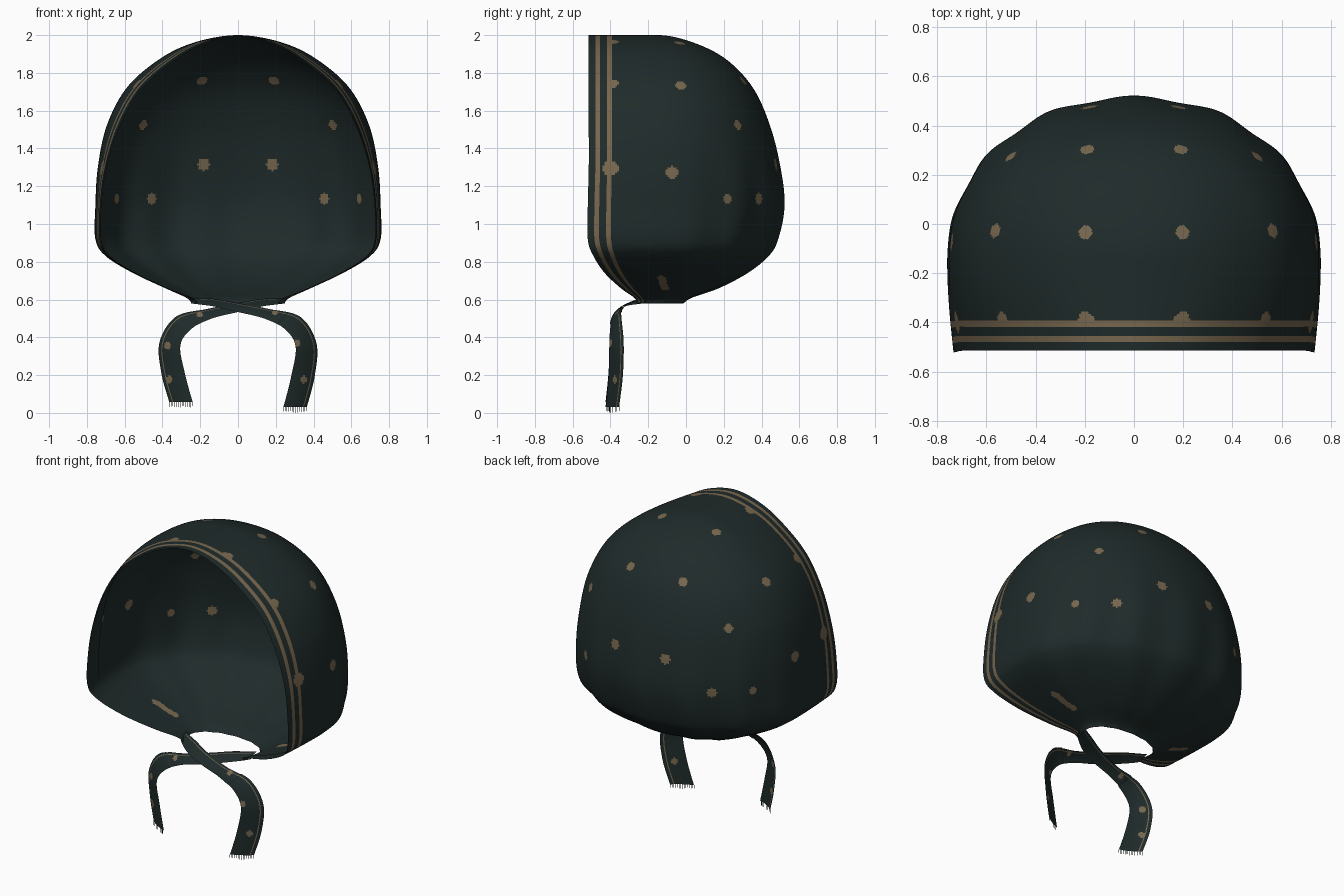
import bpy, bmesh, math, random
from mathutils import Vector, kdtree

if "Cube" in bpy.data.objects:
    bpy.data.objects.remove(bpy.data.objects["Cube"])

random.seed(4)


def material(name, rgb):
    m = bpy.data.materials.new(name)
    m.diffuse_color = (*rgb, 1)
    m.use_nodes = True
    m.node_tree.nodes["Principled BSDF"].inputs["Base Color"].default_value = m.diffuse_color
    return m


CLOTH = material("dark green cloth", (0.0135, 0.0235, 0.0230))
TAN = material("tan print", (0.185, 0.135, 0.076))


def spline(points, steps):
    """Catmull-Rom through tuples; first and last are phantom ends."""
    out = []
    for a, b, c, d in zip(points, points[1:], points[2:], points[3:]):
        for s in range(steps):
            t = s / steps
            out.append([0.5 * (2 * q + (r - p) * t + (2 * p - 5 * q + 4 * r - w) * t * t
                               + (3 * q - p - 3 * r + w) * t ** 3)
                        for p, q, r, w in zip(a, b, c, d)])
    out.append(list(points[-2]))
    return out


def sheet(name, rows, tan_column, dots):
    """Cloth grid; tan on chosen columns and around each dot centre (x, y, z, radius)."""
    bm = bmesh.new()
    grid = [[bm.verts.new(p) for p in row] for row in rows]
    for r0, r1 in zip(grid, grid[1:]):
        for i in range(len(r0) - 1):
            f = bm.faces.new((r0[i], r0[i + 1], r1[i + 1], r1[i]))
            f.material_index = int(tan_column(i))
            f.smooth = True
    faces = list(bm.faces)
    tree = kdtree.KDTree(len(faces))
    for i, f in enumerate(faces):
        tree.insert(f.calc_center_median(), i)
    tree.balance()
    for x, y, z, radius in dots:
        centre = tree.find((x, y, z))[0]
        for _, i, _ in tree.find_range(centre, radius):
            faces[i].material_index = 1
    bmesh.ops.remove_doubles(bm, verts=bm.verts, dist=1e-5)
    mesh = bpy.data.meshes.new(name)
    bm.to_mesh(mesh)
    bm.free()
    mesh.materials.append(CLOTH)
    mesh.materials.append(TAN)
    ob = bpy.data.objects.new(name, mesh)
    bpy.context.collection.objects.link(ob)
    return ob


# --- Hood: level sections (height, half width, front half width, front y, back y)
PROFILE = [
    (0.55, 0.23, 0.18, -0.25, -0.05),
    (0.58, 0.245, 0.215, -0.26, -0.015),
    (0.61, 0.275, 0.25, -0.275, 0.03),
    (0.66, 0.385, 0.375, -0.345, 0.17),
    (0.74, 0.555, 0.545, -0.43, 0.32),
    (0.83, 0.70, 0.685, -0.49, 0.43),
    (0.92, 0.755, 0.73, -0.52, 0.48),
    (1.10, 0.755, 0.728, -0.52, 0.515),
    (1.30, 0.742, 0.70, -0.515, 0.497),
    (1.52, 0.695, 0.63, -0.515, 0.445),
    (1.72, 0.59, 0.515, -0.515, 0.355),
    (1.87, 0.42, 0.345, -0.515, 0.215),
    (1.96, 0.235, 0.185, -0.515, 0.04),
    (2.00, 0.0, 0.0, -0.515, -0.15),
    (1.96, -0.235, -0.185, -0.515, -0.34),
]
Y_MID = -0.15

# columns along the side, split exactly at the two hem stripes
SIDE = [0.0]
STRIPE_COLS = set()
for end, n, stripe in [(0.035, 3, 0), (0.06, 2, 1), (0.097, 3, 0), (0.122, 2, 1), (0.365, 26, 0)]:
    start = SIDE[-1]
    for k in range(1, n + 1):
        if stripe:
            STRIPE_COLS.add(len(SIDE) - 1)
        SIDE.append(start + (end / 0.365 - start) * k / n)
BACK = 112


def half_section(z, wide, wide_front, y_front, y_back):
    pts = []
    for t in SIDE:
        pts.append((wide_front + (wide - wide_front) * math.sin(t * math.pi / 2),
                    y_front + (Y_MID - y_front) * t, z))
    # gathered pleats fade out towards the crown and the sides
    amp = 0.013 * min(1, max(0, (1.5 - z) / 0.5))
    for k in range(1, BACK + 1):
        a = math.pi / 2 * k / BACK
        fold = 1 + amp * math.cos(14 * (math.pi / 2 - a)) * min(1, a / 0.8)
        pts.append((wide * math.cos(a) ** 0.95 * fold if k < BACK else 0.0,
                    Y_MID + (y_back - Y_MID) * math.sin(a) ** 0.95 * fold, z))
    return pts


hood_rows = []
for section in spline(PROFILE, 20):
    half = half_section(*section)
    hood_rows.append(half + [(-x, y, z) for x, y, z in reversed(half[:-1])])
last = len(hood_rows[0]) - 2

HALF_DOTS = [
    (0.19, -0.385, 1.96, 0.032), (0.52, -0.385, 1.73, 0.032), (0.72, -0.395, 1.29, 0.042),
    (0.195, -0.035, 1.965, 0.029), (0.565, -0.03, 1.74, 0.029), (0.74, -0.07, 1.27, 0.033),
    (0.19, 0.31, 1.76, 0.029), (0.51, 0.29, 1.53, 0.027), (0.185, 0.48, 1.315, 0.033),
    (0.455, 0.39, 1.135, 0.03), (0.62, 0.21, 1.13, 0.025),
]
# stretched dot where the cloth turns under the chin
HALF_DOTS += [(0.38 + 0.13 * k / 6, -0.11 - 0.02 * k / 6, 0.655 + 0.06 * k / 6, 0.022) for k in range(7)]
sheet("head_scarf", hood_rows,
      lambda i: i in STRIPE_COLS or last - i in STRIPE_COLS,
      [(s * x, y, z, r) for x, y, z, r in HALF_DOTS for s in (1, -1)])

# --- Plain turned-in hem behind the printed stripes, just inside the front edge
HEM = 12
for side, label in ((1, "right"), (-1, "left")):
    hem = [[(side * max(0, x - 0.005), y, z - 0.005 * max(0, z - 1) ** 2) for x, y, z in row[:HEM]]
           for row in hood_rows[4:]]
    sheet(label + "_inner_hem", hem, lambda i: False, [])

# --- Ties: centre (x, y, z) and half-width vector, drawn for the right tail
TIE = [
    (-0.28, -0.12, 0.60, 0.0, 0.02, 0.010),
    (-0.25, -0.20, 0.594, 0.0, 0.03, 0.014),
    (-0.13, -0.285, 0.584, 0.0, 0.045, 0.020),
    (0.0, -0.335, 0.558, 0.0, 0.036, 0.024),
    (0.15, -0.365, 0.525, 0.01, 0.025, 0.026),
    (0.29, -0.372, 0.475, 0.04, 0.030, 0.033),
    (0.36, -0.368, 0.36, 0.055, 0.038, 0.010),
    (0.345, -0.372, 0.20, 0.062, 0.038, 0.0),
    (0.302, -0.39, 0.03, 0.062, 0.036, 0.0),
    (0.25, -0.41, -0.14, 0.062, 0.036, 0.0),
]
ACROSS = 24


def tie(name, side, lift, dy, dots):
    rows = []
    for x, y, z, hx, hy, hz in spline(TIE, 18):
        z += lift * max(0, 1 - z / 0.45)
        row = []
        for k in range(ACROSS + 1):
            u = 2 * k / ACROSS - 1
            bend = 0.008 * (1 - u * u)          # slight cupping of the cloth
            row.append((side * (x + hx * u), y + dy * (1 if z > 0.5 else 0) + hy * u - bend, z + hz * u))
        rows.append(row)
    sheet(name, rows, lambda i: i == ACROSS - 4, dots)

    # frayed threads under the cut end
    bm = bmesh.new()
    a, b = Vector(rows[-1][0]), Vector(rows[-1][-1])
    wide = (b - a).normalized() * 0.0015
    for k in range(15):
        p = Vector(rows[-1][round(k * ACROSS / 14)])
        drop = Vector((0, 0, -0.03 if k == 7 else -random.uniform(0.02, 0.029)))
        bm.faces.new([bm.verts.new(q) for q in (p - wide, p + wide, p + wide + drop, p - wide + drop)])
    mesh = bpy.data.meshes.new(name + "_fringe")
    bm.to_mesh(mesh)
    bm.free()
    mesh.materials.append(CLOTH)
    bpy.context.collection.objects.link(bpy.data.objects.new(name + "_fringe", mesh))


tie("right_tie", 1, 0.0, -0.006,
    [(0.31, -0.40, 0.37, 0.02), (0.35, -0.38, 0.18, 0.02), (0.2, -0.37, 0.53, 0.018)])
tie("left_tie", -1, 0.03, 0.006,
    [(-0.375, -0.37, 0.36, 0.022), (-0.365, -0.37, 0.175, 0.02), (-0.2, -0.37, 0.53, 0.018)])
